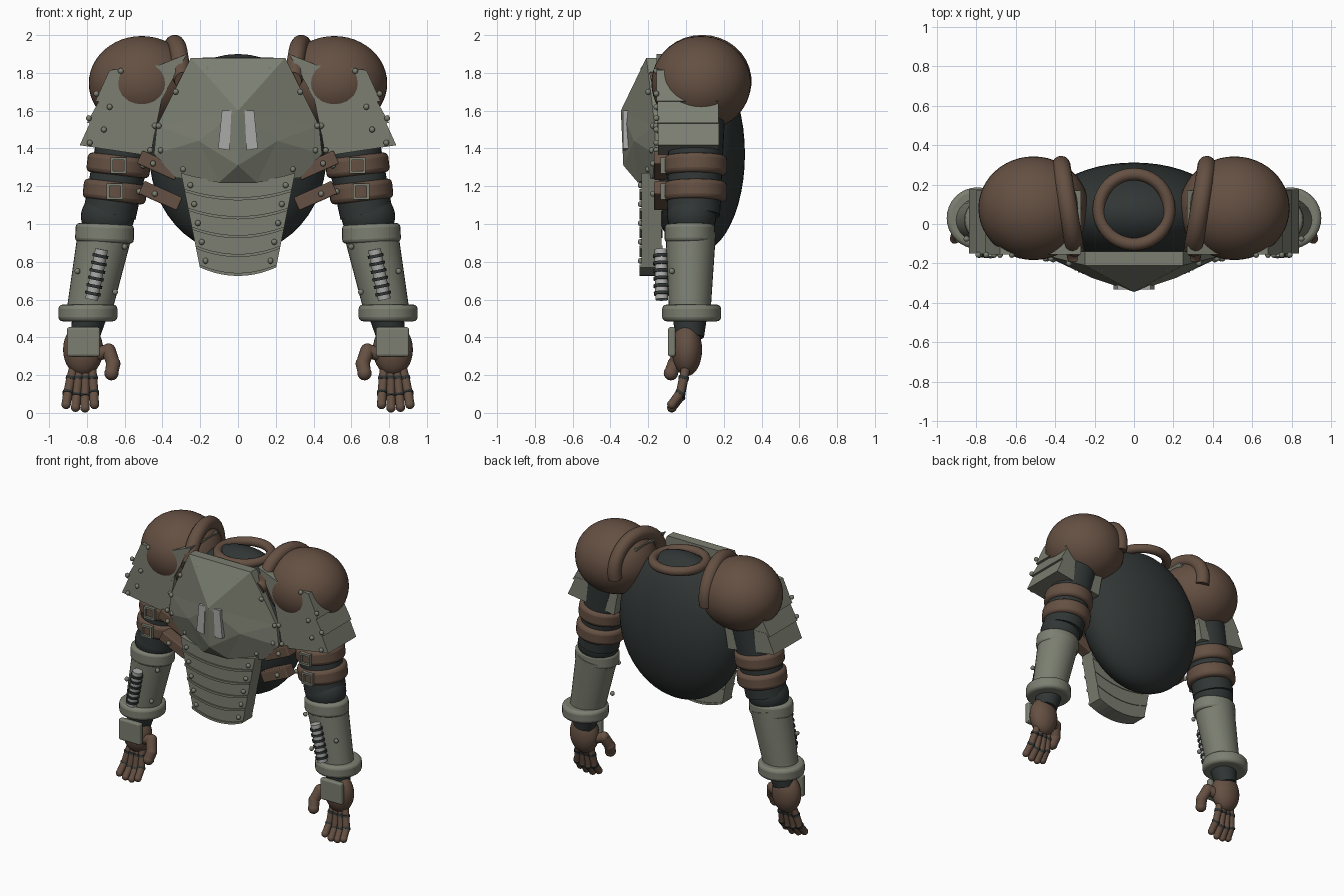
import bpy, bmesh, math
from mathutils import Vector, Matrix

if "Cube" in bpy.data.objects:
    bpy.data.objects.remove(bpy.data.objects["Cube"])


def material(name, rgb):
    m = bpy.data.materials.new(name)
    m.diffuse_color = (*rgb, 1)
    m.use_nodes = True
    m.node_tree.nodes["Principled BSDF"].inputs["Base Color"].default_value = m.diffuse_color
    return m


PLATE = material("plate", (0.20, 0.21, 0.165))
LEATHER = material("leather", (0.13, 0.08, 0.055))
CLOTH = material("undersuit", (0.03, 0.037, 0.036))
STEEL = material("steel", (0.4, 0.4, 0.39))


def finish(bm, name, mat, smooth=True, bevel=0):
    bmesh.ops.recalc_face_normals(bm, faces=bm.faces)
    me = bpy.data.meshes.new(name)
    bm.to_mesh(me)
    bm.free()
    me.materials.append(mat)
    ob = bpy.data.objects.new(name, me)
    bpy.context.collection.objects.link(ob)
    if bevel:
        b = ob.modifiers.new("bevel", 'BEVEL')
        b.width, b.segments, b.limit_method = bevel, 3, 'ANGLE'
    if smooth:
        bpy.ops.object.select_all(action='DESELECT')
        ob.select_set(True)
        bpy.context.view_layer.objects.active = ob
        bpy.ops.object.shade_smooth_by_angle(angle=math.radians(40))
    return ob


def ball(name, c, r, mat, seg=32):
    bm = bmesh.new()
    bmesh.ops.create_uvsphere(bm, u_segments=seg, v_segments=seg // 2, radius=1,
                              matrix=Matrix.Translation(c) @ Matrix.Diagonal((*r, 1)))
    return finish(bm, name, mat)


def rod(name, a, b, r1, r2, mat, flat=1, seg=32, bevel=0):
    a, b = Vector(a), Vector(b)
    d = b - a
    rot = Vector((0, 0, 1)).rotation_difference(d).to_matrix().to_4x4()
    bm = bmesh.new()
    bmesh.ops.create_cone(bm, cap_ends=True, segments=seg, radius1=r1, radius2=r2, depth=d.length,
                          matrix=Matrix.Translation((a + b) / 2) @ rot @ Matrix.Diagonal((1, flat, 1, 1)))
    return finish(bm, name, mat, bevel=bevel)


def prism(name, outline, y0, y1, mat, bevel=0):
    """Extrude an x-z outline along y."""
    bm = bmesh.new()
    f = bm.faces.new([bm.verts.new((x, y0, z)) for x, z in outline])
    new = bmesh.ops.extrude_face_region(bm, geom=[f])["geom"]
    bmesh.ops.translate(bm, vec=(0, y1 - y0, 0), verts=[v for v in new if isinstance(v, bmesh.types.BMVert)])
    return finish(bm, name, mat, smooth=False, bevel=bevel)


def rect(cx, cz, w, h, ang=0):
    c, s = math.cos(ang), math.sin(ang)
    return [(cx + x * c - z * s, cz + x * s + z * c)
            for x, z in ((-w / 2, -h / 2), (w / 2, -h / 2), (w / 2, h / 2), (-w / 2, h / 2))]


def tube(name, pts, r, mat, cyclic=False):
    cu = bpy.data.curves.new(name, 'CURVE')
    cu.dimensions, cu.bevel_depth, cu.bevel_resolution = '3D', r, 5
    cu.use_fill_caps = True
    sp = cu.splines.new('POLY')
    sp.points.add(len(pts) - 1)
    for p, q in zip(sp.points, pts):
        p.co = (*q, 1)
    sp.use_cyclic_u = cyclic
    sp.use_smooth = True
    cu.materials.append(mat)
    ob = bpy.data.objects.new(name, cu)
    bpy.context.collection.objects.link(ob)
    return ob


def rivet(x, y, z):
    ball("rivet", (x, y, z), (.016, .016, .016), PLATE, 10)


def ring(c, r, n=40):
    return [(c[0] + r * math.cos(t * math.tau / n), c[1] + r * math.sin(t * math.tau / n), c[2]) for t in range(n)]


# torso and neck ring
ball("torso", (0, .05, 1.37), (.47, .262, .53), CLOTH, 48)
tube("neck_ring", ring((0, .075, 1.85), .178), .032, LEATHER, True)

# faceted chest plate: rim points plus a raised centre ridge
rim = [(.25, -.21, 1.88), (.43, -.165, 1.52), (.445, -.165, 1.37), (.33, -.175, 1.245), (.1, -.255, 1.22)]
bm = bmesh.new()
A, C = bm.verts.new((0, -.345, 1.6)), bm.verts.new((0, -.332, 1.31))
front, back = {}, {}
for s in (1, -1):
    front[s] = [bm.verts.new((s * x, y, z)) for x, y, z in rim]
    back[s] = [bm.verts.new((s * x, -.14, z)) for x, y, z in rim]
    T, S, L, M, B = front[s]
    P = bm.verts.new((s * .21, -.275, 1.44))
    for f in ((A, T, S), (A, S, P), (P, S, L), (P, L, M), (P, M, B), (P, B, C), (P, C, A)):
        bm.faces.new(f)
bm.faces.new((A, front[1][0], front[-1][0]))
bm.faces.new((C, front[1][4], front[-1][4]))
loop, bloop = (d[1] + d[-1][::-1] for d in (front, back))
for i in range(len(loop)):
    j = (i + 1) % len(loop)
    bm.faces.new((loop[i], loop[j], bloop[j], bloop[i]))
bm.faces.new(bloop)
finish(bm, "chest_plate", PLATE, smooth=False)

# overlapping belly plates with a raised lower lip
def band(z_top, z_bot, sag_top):
    w = lambda z: .2 + (z - .76) * .2
    us = [i / 5 - 1 for i in range(11)]
    low = [(u * w(z_bot), z_bot - .045 * (1 - u * u)) for u in us]
    return low + [(u * w(z_top), z_top - sag_top * (1 - u * u)) for u in us[::-1]]

for i in range(5):
    zb = 1.17 - .1 * i
    prism("belly_plate", band(zb + .1, zb, .045), -.235, -.13, PLATE)
    prism("belly_lip", band(zb + .016, zb, .045), -.245, -.125, PLATE)
    for s in (1, -1):
        rivet(s * (.17 + (zb - .76) * .2), -.24, zb + .035)

for s in (1, -1):
    X = lambda pts: [(s * p[0], *p[1:]) for p in pts]

    # chest vents, rivets and side straps
    prism("chest_vent", X([(.035, 1.6), (.085, 1.6), (.105, 1.4), (.045, 1.39)]), -.333, -.27, STEEL)
    for x, y, z in X([(.165, -.225, 1.82), (.42, -.175, 1.52), (.29, -.2, 1.29), (.41, -.18, 1.39), (.33, -.2, 1.7)]):
        rivet(x, y, z)
    for x, z in ((.42, 1.31), (.41, 1.15)):
        prism("side_strap", rect(s * x, z, .22, .075, s * .42), -.17, -.08, LEATHER, .008)
        rivet(s * (x + .03), -.175, z + .01)

    # shoulder ball and the padded strap over it
    ball("shoulder", (s * .51, .08, 1.745), (.28, .263, .25), LEATHER, 48)
    arc = []
    for i in range(21):
        t = math.radians(-15 + 210 * i / 20)
        arc.append((s * (.335 + .035 * math.cos(t)), .085 + .215 * math.cos(t), 1.755 + .2 * math.sin(t)))
    arc.append((s * .29, -.175, 1.76))
    del arc[-3:-1]
    tube("shoulder_strap", arc, .047, LEATHER)

    # layered shoulder guard
    prism("guard_top", X([(.27, 1.9), (.42, 1.84), (.68, 1.815), (.755, 1.65), (.44, 1.6)]), -.155, .17, PLATE)
    prism("guard_middle", X([(.40, 1.68), (.72, 1.68), (.80, 1.535), (.44, 1.48)]), -.152, .172, PLATE)
    prism("guard_lower", X([(.43, 1.55), (.775, 1.555), (.838, 1.417), (.462, 1.36)]), -.149, .174, PLATE)
    for x, z in ((.62, 1.81), (.75, 1.69), (.68, 1.62), (.79, 1.56), (.71, 1.5), (.44, 1.52), (.465, 1.39), (.785, 1.43)):
        rivet(s * x, -.157, z)

    # upper arm, elbow and buckled bands
    rod("upper_arm", (s * .68, .04, 1.05), (s * .56, .06, 1.65), .14, .15, CLOTH)
    ball("elbow", (s * .69, .03, 1.04), (.142, .13, .13), CLOTH)
    for x, z in ((.632, 1.31), (.652, 1.172)):
        rod("arm_band", (s * (x + .006), .05, z - .052), (s * (x - .006), .05, z + .052), .168, .168, LEATHER, bevel=.025)
        for dx, dz, w, h in ((0, .036, .086, .014), (0, -.036, .086, .014), (.036, 0, .014, .086), (-.036, 0, .014, .086)):
            prism("buckle", rect(s * x + dx, z + dz, w, h), -.134, -.1, PLATE)
        rivet(s * (x - .13), -.07, z)

    # forearm shell with cuffs
    rod("forearm", (s * .79, .02, .53), (s * .705, .025, .95), .118, .143, PLATE, flat=.93)
    rod("elbow_cuff", (s * .708, .02, .902), (s * .704, .02, 1.0), .156, .154, PLATE, flat=.86, bevel=.02)
    rod("wrist_cuff", (s * .795, .03, .485), (s * .795, .03, .573), .156, .156, PLATE, bevel=.022)
    rod("wrist", (s * .81, .02, .4), (s * .79, .02, .5), .075, .09, CLOTH)
    for x, z in ((.85, .75), (.65, .64), (.6, .88)):
        rivet(s * x, -.075, z)

    # piston with rings on the forearm
    a, b = Vector((s * .775, -.128, .6)), Vector((s * .722, -.133, .865))
    rod("piston", a, b, .034, .034, STEEL, seg=20)
    for i in range(6):
        p, d = a.lerp(b, .12 + .15 * i), (b - a).normalized() * .008
        rod("piston_ring", p - d, p + d, .042, .042, CLOTH, seg=20)

    # hand with back plate
    ball("palm", (s * .82, .005, .335), (.106, .08, .14), LEATHER)
    prism("hand_plate", rect(s * .818, .376, .175, .155), -.095, -.055, PLATE, .012)

    # jointed fingers and thumb
    digits = [[(.775 + .031 * k, 0, .245), (.77 + .038 * k, -.012, .185), (.763 + .046 * k, -.03, .105 - e),
               (.76 + .05 * k, -.075, .045 - e)] for k, e in enumerate((0, .018, .015, 0))]
    digits.append([(.75, -.01, .31), (.685, -.025, .33), (.66, -.06, .26), (.67, -.08, .21)])
    for n, pts in enumerate(digits):
        thumb = n == 4
        r = .038 if thumb else .025
        pts = [Vector(p) for p in X(pts)]
        for p, q in zip(pts, pts[1:]):
            rod("thumb" if thumb else "finger", p, q, r, r * .94, LEATHER, seg=16)
            ball("tip" if q is pts[-1] else "knuckle", q, (r, r, r), LEATHER, 16)
            if not thumb:
                d = (q - p).normalized() * .008
                rod("finger_joint", p - d, p + d, r * 1.12, r * 1.12, CLOTH, seg=16)
